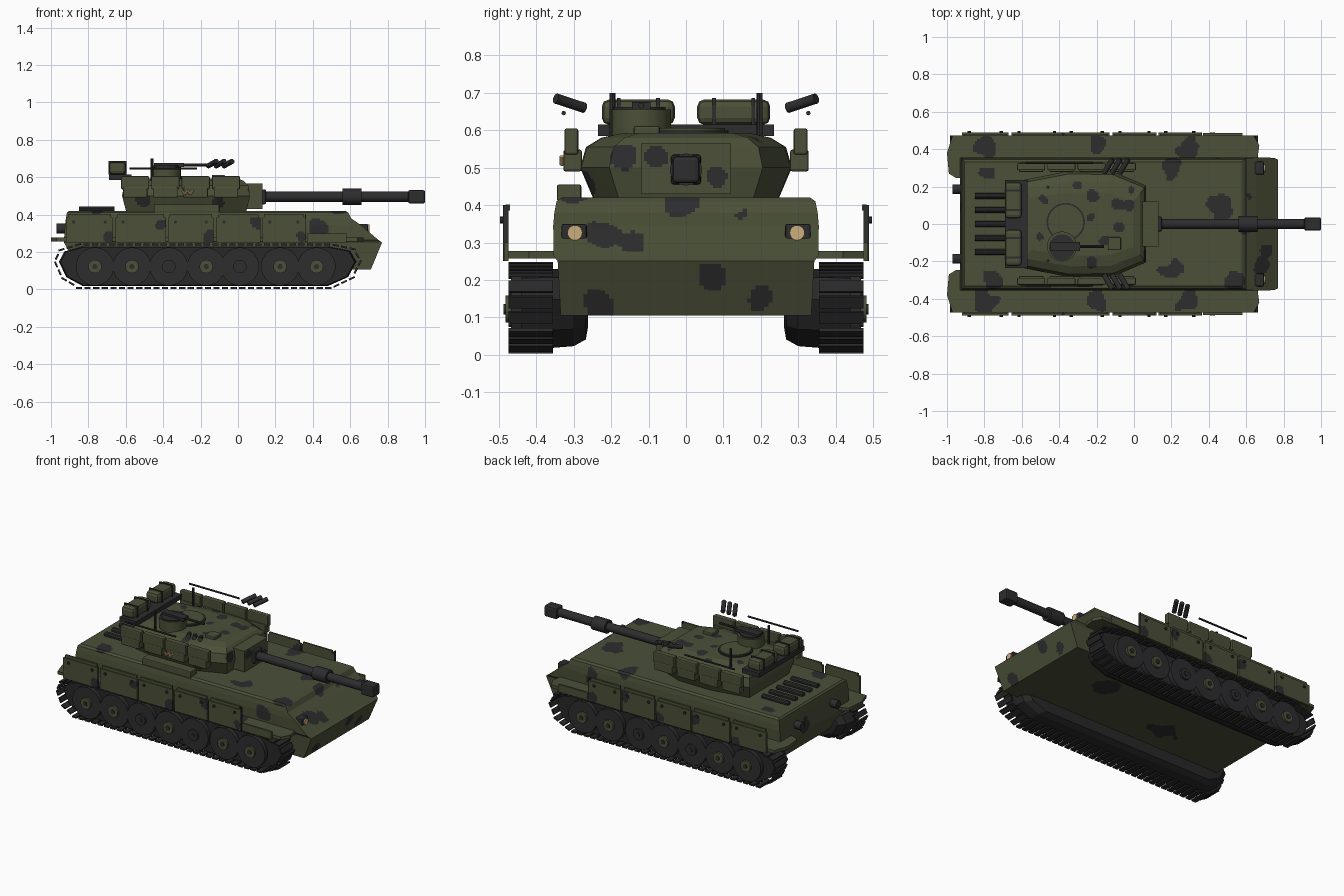
import bpy, bmesh, math
from mathutils import Vector, Matrix, noise

cube = bpy.data.objects.get("Cube")
if cube:
    bpy.data.objects.remove(cube)


def material(name, rgb):
    mat = bpy.data.materials.new(name)
    mat.use_nodes = True
    mat.diffuse_color = (*rgb, 1)
    shader = mat.node_tree.nodes["Principled BSDF"]
    shader.inputs["Base Color"].default_value = (*rgb, 1)
    shader.inputs["Roughness"].default_value = 0.8
    return mat


GREEN = material("olive green", (0.07, 0.08, 0.039))
DARK = material("charcoal", (0.026, 0.026, 0.028))
TRACK = material("track black", (0.021, 0.021, 0.022))
LAMP = material("lamp tan", (0.6, 0.42, 0.2))


def finish(name, bm, mat, bevel=0, smooth=False):
    bmesh.ops.recalc_face_normals(bm, faces=bm.faces)
    mesh = bpy.data.meshes.new(name)
    bm.to_mesh(mesh)
    bm.free()
    mesh.materials.append(mat)
    obj = bpy.data.objects.new(name, mesh)
    bpy.context.collection.objects.link(obj)
    if bevel:
        mod = obj.modifiers.new("edge", "BEVEL")
        mod.width = bevel
        mod.segments = 2
    if smooth:
        bpy.ops.object.select_all(action="DESELECT")
        obj.select_set(True)
        bpy.context.view_layer.objects.active = obj
        bpy.ops.object.shade_smooth_by_angle(angle=math.radians(35))
    return obj


def box(name, x, y, z, mat=GREEN, bevel=0):
    """Box from (low, high) pairs."""
    bm = bmesh.new()
    size = [abs(p[1] - p[0]) for p in (x, y, z)]
    centre = [(p[0] + p[1]) / 2 for p in (x, y, z)]
    bmesh.ops.create_cube(bm, size=1, matrix=Matrix.Translation(centre) @ Matrix.Diagonal((*size, 1)))
    return finish(name, bm, mat, bevel)


def rod(name, start, end, radius, mat=DARK, sides=16):
    start, end = Vector(start), Vector(end)
    axis = end - start
    turn = axis.to_track_quat("Z", "Y").to_matrix().to_4x4()
    bm = bmesh.new()
    bmesh.ops.create_cone(bm, cap_ends=True, segments=sides, radius1=radius, radius2=radius,
                          depth=axis.length, matrix=Matrix.Translation((start + end) / 2) @ turn)
    return finish(name, bm, mat, smooth=True)


def loft(name, rings, mat=GREEN):
    """Skin equal-length rings of points and cap both ends."""
    bm = bmesh.new()
    loops = [[bm.verts.new(p) for p in ring] for ring in rings]
    count = len(loops[0])
    for a, b in zip(loops, loops[1:]):
        for i in range(count):
            j = (i + 1) % count
            bm.faces.new((a[i], a[j], b[j], b[i]))
    bm.faces.new(loops[0])
    bm.faces.new(loops[-1])
    return finish(name, bm, mat)


def camouflage(obj, spots, step, wobble=0.8):
    """Cut the surface into a fine grid and darken faces inside the spots."""
    bm = bmesh.new()
    bm.from_mesh(obj.data)
    for axis in range(3):
        normal = Vector([float(axis == k) for k in range(3)])
        values = [v.co[axis] for v in bm.verts]
        cut, top = min(values) + step, max(values)
        while cut < top - step / 3:
            bmesh.ops.bisect_plane(bm, geom=bm.verts[:] + bm.edges[:] + bm.faces[:],
                                   plane_co=normal * cut, plane_no=normal)
            cut += step
    for face in bm.faces:
        p = face.calc_center_median()
        warp = wobble * noise.noise(p * 14)
        for x, y, z, r in spots:
            if (p - Vector((x, y, z))).length < r * (1 + warp):
                face.material_index = 1
    bm.to_mesh(obj.data)
    bm.free()
    obj.data.materials.append(DARK)


# Hull: rectangles stacked upwards as (height, rear, front, half width)
hull_levels = [(0.105, -0.85, 0.71, 0.335), (0.25, -0.93, 0.77, 0.343), (0.265, -0.93, 0.75, 0.354),
               (0.345, -0.925, 0.655, 0.355), (0.38, -0.92, 0.605, 0.352), (0.41, -0.915, 0.59, 0.346),
               (0.42, -0.905, 0.575, 0.332)]
hull = loft("hull", [[(a, -w, z), (b, -w, z), (b, w, z), (a, w, z)] for z, a, b, w in hull_levels])
camouflage(hull, [
    (0.45, 0.1, 0.42, 0.065), (0.2, -0.24, 0.42, 0.055), (0.56, -0.3, 0.42, 0.06), (0.69, -0.21, 0.32, 0.05),
    (0.7, -0.15, 0.3, 0.04), (0.75, 0.07, 0.215, 0.035), (0.73, -0.23, 0.14, 0.035), (0.73, 0.2, 0.155, 0.04),
    (0.6, -0.01, 0.41, 0.04), (0.61, 0.15, 0.37, 0.025), (0.42, -0.35, 0.34, 0.05), (0.42, 0.35, 0.34, 0.05),
    (0.2, 0.3, 0.42, 0.05), (-0.8, 0.28, 0.42, 0.04), (-0.75, -0.3, 0.42, 0.05), (-0.93, 0.1, 0.3, 0.05),
    (0.3, 0.1, 0.105, 0.08), (-0.3, -0.1, 0.105, 0.08)], 0.0115)

# Turret: plan outline lofted through five heights
plan = [(-0.62, 0.23), (-0.35, 0.283), (-0.11, 0.28), (0.065, 0.205)]
plan += [(x, -y) for x, y in reversed(plan)]
levels = [(0.42, 0.88), (0.5, 1), (0.555, 0.945), (0.58, 0.8), (0.593, 0.6)]
turret = loft("turret", [[((x + 0.27) * (0.5 + k / 2) - 0.27, y * k, z) for x, y in plan] for z, k in levels])
camouflage(turret, [
    (-0.22, 0.15, 0.59, 0.03), (-0.09, 0.11, 0.59, 0.03), (-0.23, 0.04, 0.59, 0.025), (-0.09, -0.02, 0.59, 0.03),
    (-0.16, -0.09, 0.59, 0.03), (-0.22, -0.2, 0.58, 0.03), (-0.48, 0.13, 0.59, 0.03), (-0.5, -0.07, 0.59, 0.025),
    (0.05, -0.17, 0.53, 0.035), (-0.02, 0.18, 0.57, 0.025), (-0.5, -0.25, 0.47, 0.035),
    (-0.1, -0.26, 0.46, 0.035), (-0.03, 0.1, 0.59, 0.025), (-0.3, 0.21, 0.58, 0.025)], 0.01)

# Mantlet and gun
mantlet = box("mantlet", (0, 0.13), (-0.12, 0.12), (0.43, 0.565))
camouflage(mantlet, [(0.13, -0.075, 0.53, 0.025), (0.13, 0.09, 0.475, 0.03)], 0.008)
box("gun_collar", (0.12, 0.15), (-0.04, 0.04), (0.455, 0.535), DARK, 0.008)
rod("gun_barrel", (0.13, 0, 0.495), (0.93, 0, 0.495), 0.027)
rod("barrel_sleeve", (0.56, 0, 0.495), (0.66, 0, 0.495), 0.043)
box("muzzle_brake", (0.91, 1), (-0.036, 0.036), (0.459, 0.531), DARK, 0.01)

# Roof fittings
rod("commander_rim", (-0.365, 0.01, 0.58), (-0.365, 0.01, 0.6), 0.103, DARK, 32)
rod("commander_hatch", (-0.365, 0.01, 0.59), (-0.365, 0.01, 0.606), 0.094, GREEN, 32)
rod("gunner_cupola", (-0.385, -0.12, 0.57), (-0.385, -0.12, 0.655), 0.08, GREEN, 24)
rod("gunner_hatch", (-0.385, -0.125, 0.653), (-0.385, -0.125, 0.662), 0.07, DARK, 24)
rod("machine_gun", (-0.4, -0.12, 0.666), (-0.16, -0.12, 0.666), 0.008, DARK, 8)
box("machine_gun_body", (-0.45, -0.29), (-0.145, -0.095), (0.655, 0.675), DARK)
box("roof_sight", (-0.14, -0.07), (-0.14, -0.07), (0.58, 0.612), GREEN, 0.006)
box("deck_box", (-0.45, -0.1), (-0.345, -0.28), (0.41, 0.455), GREEN, 0.005)
for x in (-0.285, -0.255):
    rod("chain_link", (x - 0.015, -0.332, 0.53), (x, -0.332, 0.508), 0.006, LAMP, 8)
    rod("chain_link", (x, -0.332, 0.508), (x + 0.015, -0.332, 0.53), 0.006, LAMP, 8)

# Rear rack with stowage
box("rear_rack", (-0.69, -0.57), (-0.235, 0.235), (0.585, 0.615), DARK)
for s in (-1, 1):
    box("stowage_bin", (-0.69, -0.6), (s * 0.03, s * 0.225), (0.615, 0.682), GREEN, 0.018)
    for y in (0.075, 0.18):
        box("bin_strap", (-0.693, -0.597), (s * y - 0.005, s * y + 0.005), (0.615, 0.686), DARK)

# Engine deck pipes
for i in range(5):
    y = (i - 2) * 0.075
    rod("engine_pipe", (-0.85, y, 0.428), (-0.66, y, 0.428), 0.016, DARK, 10)

# Track loop outline
loop = [Vector((x, 0, z)) for x, z in (
    (-0.85, 0.008), (0.5, 0.008), (0.61, 0.06), (0.655, 0.15), (0.62, 0.215), (0.5, 0.24),
    (-0.85, 0.24), (-0.95, 0.21), (-0.98, 0.15), (-0.94, 0.06))]


def loop_ring(y, inset):
    """Track outline shrunk by the inset, twice as much lengthwise."""
    centre = Vector((-0.16, 0, 0.125))
    return [(centre.x + (p.x - centre.x) * (1 - inset / 0.4), y,
             centre.z + (p.z - centre.z) * (1 - inset / 0.125)) for p in loop]


def track_links(s):
    """Thin slats evenly spaced along the loop."""
    bm = bmesh.new()
    lengths = [(loop[(i + 1) % len(loop)] - p).length for i, p in enumerate(loop)]
    count = 76
    pitch = sum(lengths) / count
    for n in range(count):
        d, i = n * pitch, 0
        while d > lengths[i]:
            d -= lengths[i]
            i += 1
        along = (loop[(i + 1) % len(loop)] - loop[i]).normalized()
        place = Matrix.Translation(loop[i] + along * d + Vector((0, s * 0.415, 0)))
        turn = Matrix.Rotation(-math.atan2(along.z, along.x), 4, "Y")
        bmesh.ops.create_cube(bm, size=1, matrix=place @ turn @ Matrix.Diagonal((pitch * 0.72, 0.118, 0.01, 1)))
    finish("track_links", bm, TRACK)


skirt_edges = [(-0.92, -0.67), (-0.655, -0.385), (-0.375, -0.13), (-0.115, 0.12), (0.13, 0.36)]
fender_plan = [(-0.99, 0.27), (-0.95, 0.245), (-0.88, 0.25), (-0.85, 0.35), (0.66, 0.35),
               (0.67, 0.42), (0.64, 0.474), (-0.97, 0.474), (-1, 0.38)]

for s in (-1, 1):
    # Running gear
    loft("track_body", [loop_ring(s * y, inset) for y, inset in
                        ((0.262, 0.07), (0.268, 0.035), (0.3, 0.016), (0.358, 0.011), (0.44, 0.015))], TRACK)
    track_links(s)
    for i, x in enumerate((-0.765, -0.567, -0.37, -0.17, 0.01, 0.225, 0.42)):
        rod("road_wheel", (x, s * 0.43, 0.122), (x, s * 0.468, 0.122), 0.102, DARK, 28)
        hub = DARK if i in (2, 4) else GREEN
        rod("wheel_hub", (x, s * 0.465, 0.122), (x, s * 0.482, 0.122), 0.036, hub, 20)
        rod("hub_cap", (x, s * 0.48, 0.122), (x, s * 0.488, 0.122), 0.014, DARK, 12)

    # Fender and skirts
    fender = loft("fender", [[(x, s * y, z) for x, y in fender_plan] for z in (0.257, 0.277)])
    camouflage(fender, [(0.29, s * 0.41, 0.275, 0.06), (-0.2, s * 0.41, 0.275, 0.05),
                        (-0.8, s * 0.41, 0.275, 0.06)], 0.01)
    for i, (a, b) in enumerate(skirt_edges):
        plate = box("skirt_plate", (a, b), (s * 0.474, s * 0.489), (0.25, 0.385))
        spot_height = 0.35 if i % 2 else 0.285
        camouflage(plate, [(b - 0.02, s * 0.48, spot_height, 0.035)], 0.01)
        box("skirt_hanger", (a + 0.01, b - 0.01), (s * 0.47, s * 0.482), (0.385, 0.402))
        for x in (a + 0.04, b - 0.04):
            rod("skirt_bolt", (x, s * 0.487, 0.36), (x, s * 0.497, 0.36), 0.009, DARK, 8)
    box("skirt_end", (0.358, 0.364), (s * 0.474, s * 0.489), (0.25, 0.4), DARK)
    box("front_skirt", (0.37, 0.58), (s * 0.474, s * 0.486), (0.25, 0.3))

    # Headlamps and exhausts
    box("lamp_housing", (0.63, 0.695), (s * 0.265, s * 0.333), (0.302, 0.35), DARK, 0.006)
    rod("headlamp", (0.69, s * 0.297, 0.326), (0.702, s * 0.297, 0.326), 0.02, LAMP, 20)
    rod("exhaust", (-0.9, s * 0.185, 0.325), (-0.97, s * 0.185, 0.325), 0.026, DARK, 14)

    # Turret side armour, grenade tubes, aerials
    for i in range(4):
        x = -0.625 + i * 0.162
        box("turret_side_panel", (x, x + 0.15), (s * 0.288, s * 0.325), (0.535, 0.605), GREEN, 0.006)
        box("turret_panel_base", (x + 0.01, x + 0.14), (s * 0.278, s * 0.328), (0.49, 0.548), GREEN, 0.006)
    for i in range(3):
        x = -0.16 + i * 0.042
        rod("grenade_tube", (x, s * 0.272, 0.66), (x + 0.045, s * 0.348, 0.685), 0.014, DARK, 12)
    rod("side_rail", (-0.58, s * 0.327, 0.646), (-0.22, s * 0.327, 0.646), 0.006, DARK, 8)
    rod("aerial", (-0.46, s * 0.197, 0.57), (-0.46, s * 0.197, 0.7), 0.008, DARK, 8)
